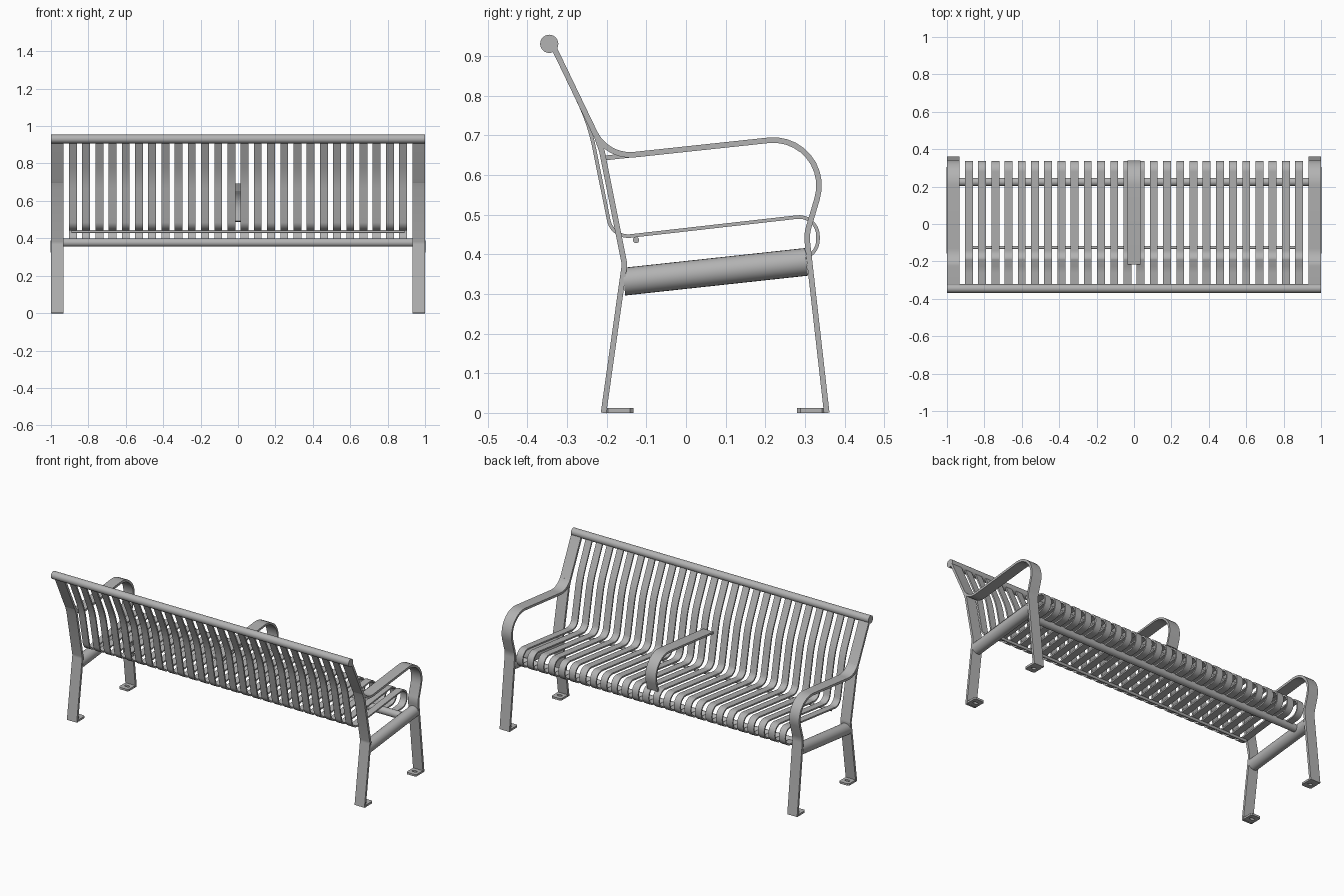
import bpy, bmesh, math
from mathutils import Vector

if "Cube" in bpy.data.objects:
    bpy.data.objects.remove(bpy.data.objects["Cube"])

steel = bpy.data.materials.new("grey_steel")
steel.use_nodes = True
GREY = (0.45, 0.45, 0.45, 1)
steel.diffuse_color = GREY
steel.node_tree.nodes["Principled BSDF"].inputs["Base Color"].default_value = GREY


def finish(name, bm):
    """Turn a bmesh into a smooth-by-angle steel object."""
    bmesh.ops.recalc_face_normals(bm, faces=bm.faces)
    mesh = bpy.data.meshes.new(name)
    bm.to_mesh(mesh)
    bm.free()
    mesh.materials.append(steel)
    obj = bpy.data.objects.new(name, mesh)
    bpy.context.collection.objects.link(obj)
    bpy.ops.object.select_all(action='DESELECT')
    obj.select_set(True)
    bpy.context.view_layer.objects.active = obj
    bpy.ops.object.shade_smooth_by_angle(angle=math.radians(35))
    return obj


def rounded(points, steps=10):
    """Round the corners of a (y, z, radius) path."""
    out = []
    for i, (y, z, r) in enumerate(points):
        p = Vector((y, z))
        if r == 0:
            out.append(p)
            continue
        a = (Vector(points[i - 1][:2]) - p).normalized()
        b = (Vector(points[i + 1][:2]) - p).normalized()
        half = a.angle(b) / 2
        centre = p + (a + b).normalized() * (r / math.sin(half))
        start = p + a * (r / math.tan(half)) - centre
        end = p + b * (r / math.tan(half)) - centre
        sweep = start.angle(end)
        for k in range(steps + 1):
            t = k / steps
            out.append(centre + (start * math.sin((1 - t) * sweep)
                                 + end * math.sin(t * sweep)) / math.sin(sweep))
    return out


def strip(name, points, x, width, thick):
    """Bend a flat bar along a path in the side plane."""
    path = rounded(points)
    bm = bmesh.new()
    rings = []
    for i, p in enumerate(path):
        d_in = (p - path[max(i - 1, 0)]).normalized()
        d_out = (path[min(i + 1, len(path) - 1)] - p).normalized()
        d = (d_in + d_out).normalized()
        n = Vector((-d.y, d.x)) * thick / 2
        corners = ((-1, p + n), (1, p + n), (1, p - n), (-1, p - n))
        rings.append([bm.verts.new((x + s * width / 2, q.x, q.y)) for s, q in corners])
    for r0, r1 in zip(rings, rings[1:]):
        for k in range(4):
            j = (k + 1) % 4
            bm.faces.new((r0[k], r0[j], r1[j], r1[k]))
    bm.faces.new(rings[0])
    bm.faces.new(rings[-1])
    return finish(name, bm)


def tube(name, a, b, radius, sides=24):
    """Round bar between two points."""
    a, b = Vector(a), Vector(b)
    bm = bmesh.new()
    bmesh.ops.create_cone(bm, cap_ends=True, segments=sides, radius1=radius,
                          radius2=radius, depth=(b - a).length)
    obj = finish(name, bm)
    obj.location = (a + b) / 2
    obj.rotation_euler = (b - a).to_track_quat('Z', 'Y').to_euler()
    return obj


def foot_plate(name, x, y):
    """Bolt-down plate with a slot through it."""
    bm = bmesh.new()
    rings = []
    for z in (0, 0.012):
        outer, inner = [], []
        for k in range(24):
            t = math.tau * (k + 0.5) / 24
            c, s = math.cos(t), math.sin(t)
            m = max(abs(c), abs(s))
            outer.append(bm.verts.new((x + 0.033 * c / m, y + 0.036 * s / m, z)))
            inner.append(bm.verts.new((x + 0.016 * c, y + 0.009 * s, z)))
        rings += [outer, inner]
    low_out, low_in, top_out, top_in = rings
    for p, q in ((low_out, low_in), (top_out, top_in), (low_out, top_out), (low_in, top_in)):
        for k in range(24):
            j = (k + 1) % 24
            bm.faces.new((p[k], p[j], q[j], q[k]))
    return finish(name, bm)


# Side frames: front leg, armrest and upper back post are one bent bar
arm_path = [(0.355, 0, 0), (0.304, 0.45, 0.1), (0.38, 0.706, 0.115),
            (-0.2, 0.644, 0.1), (-0.335, 0.925, 0)]
rear_path = [(-0.208, 0, 0), (-0.155, 0.375, 0.05), (-0.212, 0.66, 0), (-0.226, 0.70, 0)]
for side, s in (("left", 1), ("right", -1)):
    x = s * 0.967
    strip(side + "_front_leg_and_arm", arm_path, x, 0.066, 0.014)
    strip(side + "_rear_leg", rear_path, x, 0.066, 0.014)
    tube(side + "_seat_rail", (x, -0.157, 0.331), (x, 0.304, 0.381), 0.035)
    foot_plate(side + "_rear_foot", x, -0.169)
    foot_plate(side + "_front_foot", x, 0.316)

# Back and seat slats, each one continuous strip curled under at the front
slat_path = [(-0.333, 0.92, 0), (-0.243, 0.725, 0.5), (-0.186, 0.441, 0.05),
             (0.333, 0.5, 0.048), (0.333, 0.392, 0.048), (0.225, 0.385, 0)]
COUNT = 26
for i in range(COUNT):
    strip("slat_%02d" % (i + 1), slat_path, (i - (COUNT - 1) / 2) * 0.0706, 0.042, 0.009)

# Cross bars
tube("top_rail", (-1, -0.345, 0.931), (1, -0.345, 0.931), 0.023)
tube("front_seat_bar", (-0.94, 0.225, 0.377), (0.94, 0.225, 0.377), 0.022)
tube("rear_seat_bar", (-0.89, -0.126, 0.436), (0.89, -0.126, 0.436), 0.008, 16)

# Middle armrest
middle_path = [(0.315, 0.49, 0), (0.38, 0.706, 0.115), (-0.215, 0.642, 0)]
strip("middle_armrest", middle_path, 0, 0.07, 0.012)
